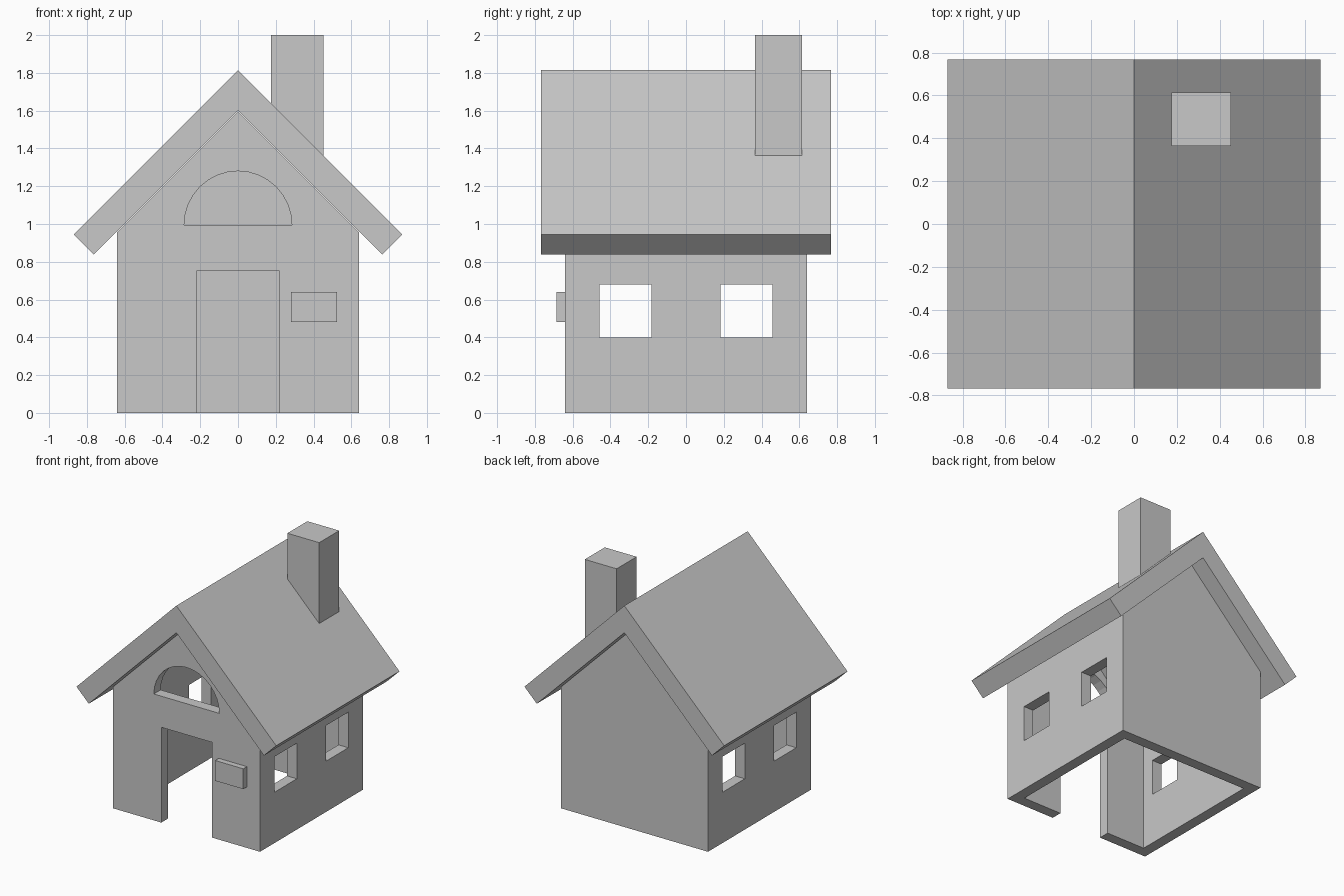
import bpy
import bmesh
import math

cube = bpy.data.objects.get("Cube")
if cube:
    bpy.data.objects.remove(cube, do_unlink=True)

# One plain grey for the whole house
GREY = (0.58, 0.58, 0.58, 1.0)
grey = bpy.data.materials.new("plain grey")
grey.use_nodes = True
grey.diffuse_color = GREY
grey.node_tree.nodes["Principled BSDF"].inputs["Base Color"].default_value = GREY


def prism(name, profile, y0, y1):
    """Extrude an (x, z) profile along y."""
    bm = bmesh.new()
    face = bm.faces.new([bm.verts.new((x, y0, z)) for x, z in profile])
    side = bmesh.ops.extrude_face_region(bm, geom=[face])["geom"]
    verts = [g for g in side if isinstance(g, bmesh.types.BMVert)]
    bmesh.ops.translate(bm, verts=verts, vec=(0, y1 - y0, 0))
    bmesh.ops.recalc_face_normals(bm, faces=bm.faces)
    mesh = bpy.data.meshes.new(name)
    bm.to_mesh(mesh)
    bm.free()
    mesh.materials.append(grey)
    obj = bpy.data.objects.new(name, mesh)
    bpy.context.collection.objects.link(obj)
    return obj


def box(name, x0, x1, y0, y1, z0, z1):
    return prism(name, [(x0, z0), (x1, z0), (x1, z1), (x0, z1)], y0, y1)


def gable(half, bottom, apex):
    """Five-sided house outline with a 45 degree roof line."""
    eave = apex - half
    return [(-half, bottom), (half, bottom), (half, eave), (0, apex), (-half, eave)]


def cut(target, cutter):
    cutter.hide_render = True
    mod = target.modifiers.new("cut", 'BOOLEAN')
    mod.operation = 'DIFFERENCE'
    mod.solver = 'EXACT'
    mod.object = cutter
    bpy.context.view_layer.objects.active = target
    bpy.ops.object.modifier_apply(modifier=mod.name)
    bpy.data.objects.remove(cutter, do_unlink=True)


# Hollow walls, open at the bottom
HALF, WALL, APEX = 0.64, 0.085, 1.597
inner = HALF - WALL
walls = prism("walls", gable(HALF, 0, APEX), -HALF, HALF)
cut(walls, prism("room_cutter", gable(inner, -0.1, APEX - WALL * math.sqrt(2)), -inner, inner))

# Doorway and half-round opening in the front wall
cut(walls, box("door_cutter", -0.22, 0.22, -0.8, -0.4, -0.1, 0.75))
SEGMENTS, RADIUS = 16, 0.285
arch = [(RADIUS * math.cos(math.pi * i / SEGMENTS),
         0.995 + RADIUS * math.sin(math.pi * i / SEGMENTS)) for i in range(SEGMENTS + 1)]
cut(walls, prism("arch_cutter", arch, -0.8, -0.4))

# Two pairs of side windows
for y in (-0.32, 0.32):
    cut(walls, box("window_cutter", -1, 1, y - 0.138, y + 0.138, 0.4, 0.68))

# Roof: one thick folded slab
RIDGE, UNDER, TOP_X, LOW_X = 1.815, 1.602, 0.87, 0.763
prism("roof", [(0, RIDGE), (TOP_X, RIDGE - TOP_X), (LOW_X, UNDER - LOW_X),
               (0, UNDER), (-LOW_X, UNDER - LOW_X), (-TOP_X, RIDGE - TOP_X)], -0.767, 0.767)

# Chimney, its foot cut parallel to the roof and sunk into it
SINK = RIDGE - 0.1
prism("chimney", [(0.175, SINK - 0.175), (0.452, SINK - 0.452), (0.452, 2), (0.175, 2)],
      0.365, 0.613)

# Letter box beside the door
box("letter_box", 0.28, 0.525, -0.685, -0.635, 0.48, 0.64)
